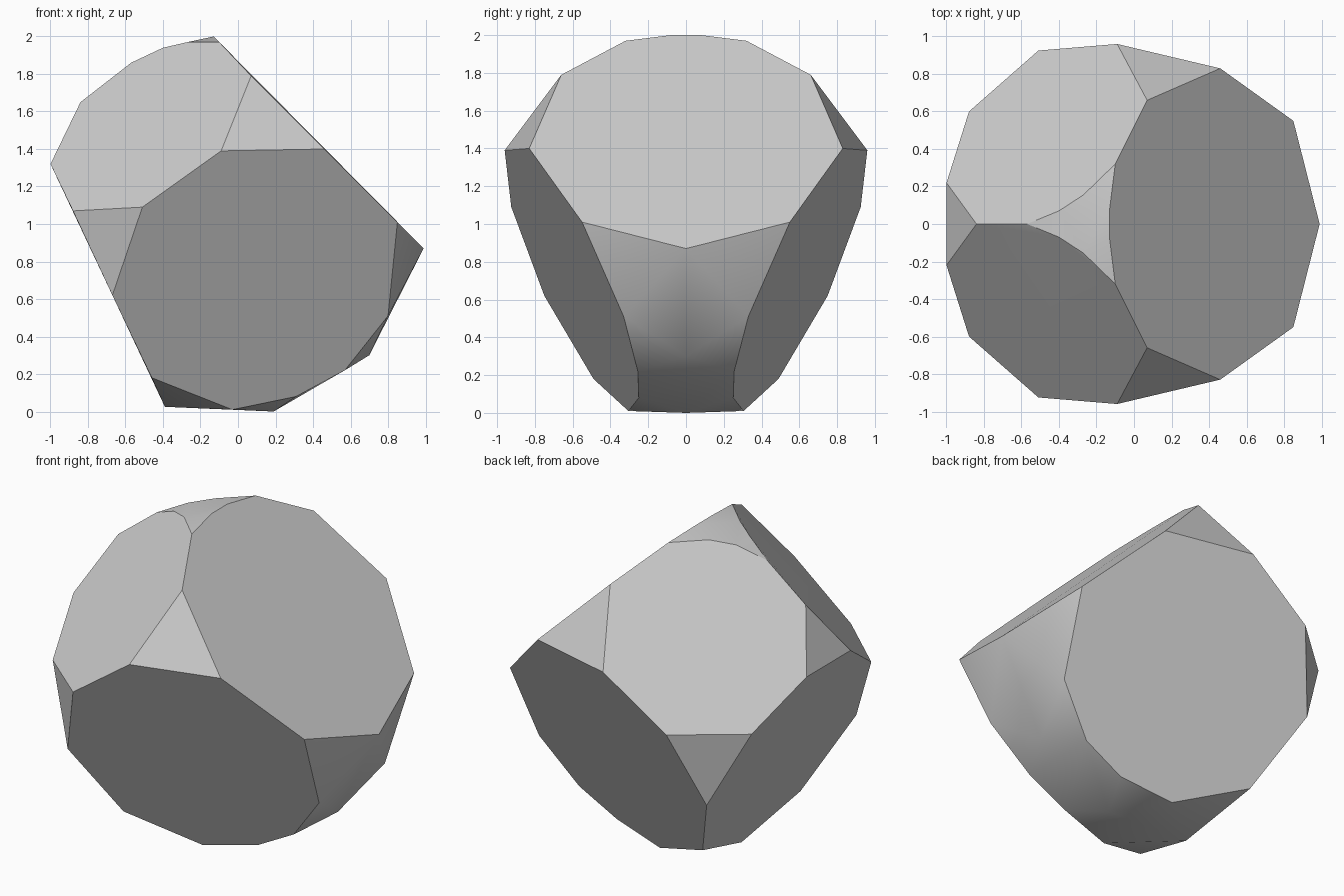
import bpy, bmesh, math

if "Cube" in bpy.data.objects:
    bpy.data.objects.remove(bpy.data.objects["Cube"])

# Half of the corners of the faceted stone; the other half is mirrored in y
CENTRE = [  # corners on the symmetry plane
    (-0.57, 1.86), (-0.84, 1.65), (0.99, 0.87),
    (0.70, 0.30), (0.19, 0.0), (-0.39, 0.025),
]
SIDE = [
    # crown
    (-0.13, 0.08, 2.00), (-0.10, 0.32, 1.97), (-0.27, 0.155, 1.97),
    (-0.40, 0.07, 1.94), (0.07, 0.66, 1.79),
    # girdle
    (0.46, 0.83, 1.40), (-0.09, 0.96, 1.39), (-0.51, 0.925, 1.09),
    (-0.88, 0.60, 1.07), (-1.0, 0.22, 1.32), (0.85, 0.55, 1.01),
    # base
    (-0.67, 0.75, 0.62), (-0.46, 0.49, 0.18), (-0.03, 0.305, 0.01),
    (0.31, 0.25, 0.08), (0.57, 0.255, 0.22), (0.80, 0.33, 0.51),
]

bm = bmesh.new()
for x, z in CENTRE:
    bm.verts.new((x, 0, z))
for x, y, z in SIDE:
    for s in (-1, 1):
        bm.verts.new((x, s * y, z))

# Skin the corners, then merge coplanar triangles into flat facets
bmesh.ops.convex_hull(bm, input=bm.verts[:])
bmesh.ops.dissolve_limit(bm, angle_limit=math.radians(4),
                         verts=bm.verts[:], edges=bm.edges[:])
bmesh.ops.recalc_face_normals(bm, faces=bm.faces[:])

mesh = bpy.data.meshes.new("faceted_stone")
bm.to_mesh(mesh)
bm.free()
stone = bpy.data.objects.new("faceted_stone", mesh)
bpy.context.collection.objects.link(stone)

grey = bpy.data.materials.new("light_grey")
grey.diffuse_color = (0.6, 0.6, 0.6, 1)
grey.use_nodes = True
grey.node_tree.nodes["Principled BSDF"].inputs["Base Color"].default_value = grey.diffuse_color
mesh.materials.append(grey)

# Soft creases blend, facet borders stay crisp
bpy.context.view_layer.objects.active = stone
stone.select_set(True)
bpy.ops.object.shade_smooth_by_angle(angle=math.radians(30))
